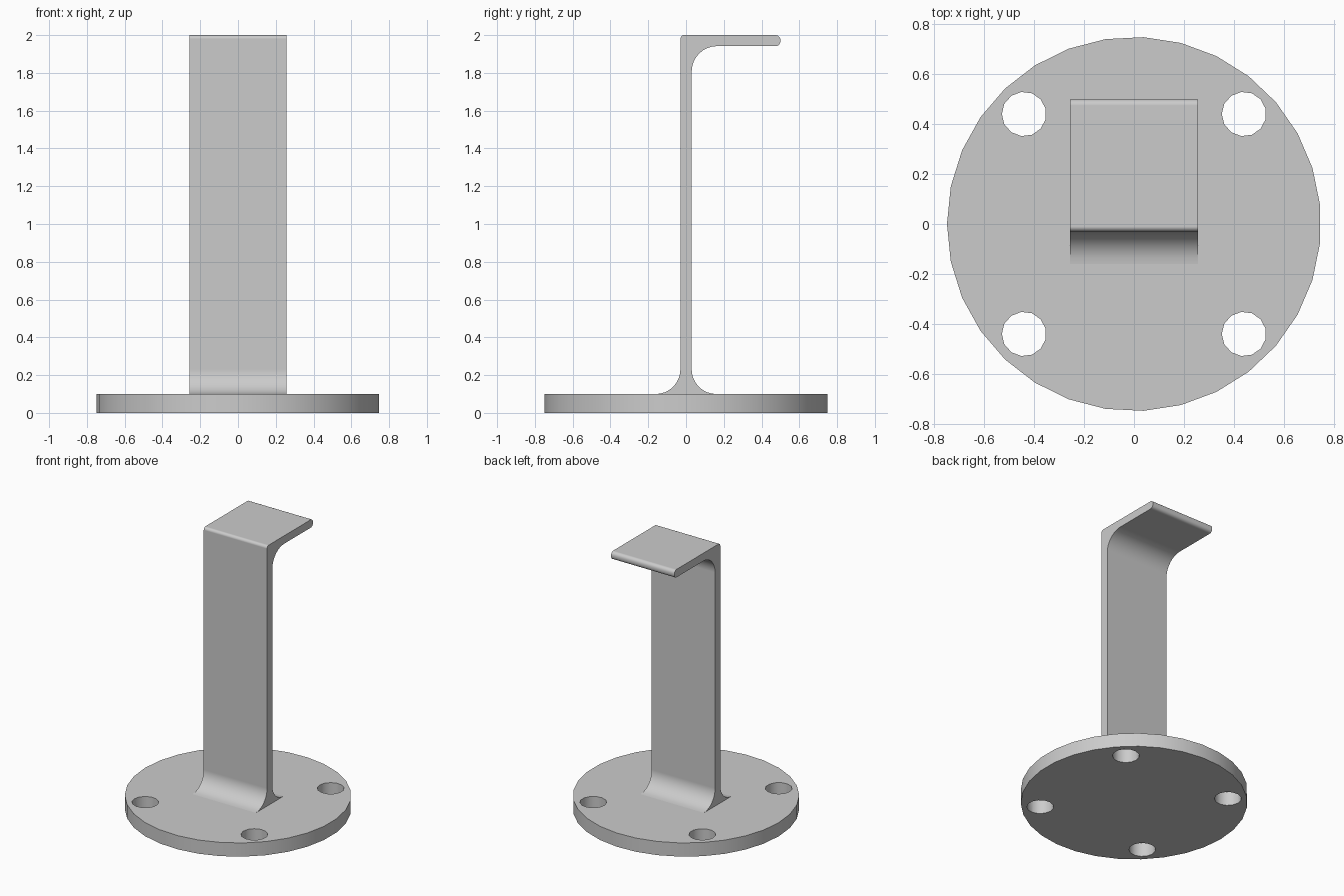
import bpy, bmesh
from math import cos, sin, radians, pi

cube = bpy.data.objects.get("Cube")
if cube:
    bpy.data.objects.remove(cube, do_unlink=True)

steel = bpy.data.materials.new("grey steel")
steel.use_nodes = True
steel.diffuse_color = (0.6, 0.6, 0.6, 1)
steel.node_tree.nodes["Principled BSDF"].inputs["Base Color"].default_value = (0.6, 0.6, 0.6, 1)


def cylinder(name, sides, radius, depth, location):
    bpy.ops.mesh.primitive_cylinder_add(vertices=sides, radius=radius, depth=depth,
                                        location=location, rotation=(0, 0, pi / 2))
    obj = bpy.context.object
    obj.name = name
    return obj


def finish(obj):
    """Material, smooth shading with sharp edges, flat large faces."""
    obj.data.materials.clear()
    obj.data.materials.append(steel)
    bpy.ops.object.select_all(action="DESELECT")
    obj.select_set(True)
    bpy.context.view_layer.objects.active = obj
    bpy.ops.object.shade_smooth_by_angle(angle=radians(30))
    obj.modifiers.new("even shading", "WEIGHTED_NORMAL").keep_sharp = True


def arc(y, z, radius, start, end, steps=8):
    angles = [radians(start + (end - start) * i / steps) for i in range(steps + 1)]
    return [(y + radius * cos(a), z + radius * sin(a)) for a in angles]


# Round base plate with four bolt holes
plate = cylinder("base_plate", 31, 0.75, 0.1, (0, 0, 0.05))
for sx in (-1, 1):
    for sy in (-1, 1):
        cutter = cylinder("hole_cutter", 13, 0.089, 0.3, (sx * 0.441, sy * 0.441, 0.05))
        cutter.hide_render = True
        cut = plate.modifiers.new("bolt hole", "BOOLEAN")
        cut.operation, cut.solver, cut.object = "DIFFERENCE", "EXACT", cutter
        bpy.context.view_layer.objects.active = plate
        bpy.ops.object.modifier_apply(modifier=cut.name)
        bpy.data.objects.remove(cutter, do_unlink=True)
finish(plate)

# Bracket side profile: flared foot, upright, bent top shelf
profile = [(-0.16, 0.09), (0.16, 0.09)]
profile += arc(0.16, 0.23, 0.13, 270, 180)        # rear foot fillet
profile += arc(0.165, 1.807, 0.135, 180, 90)      # inner bend
profile += arc(0.475, 1.967, 0.025, -90, 0, 5)    # shelf lip, lower
profile += arc(0.475, 1.975, 0.025, 0, 90, 5)     # shelf lip, upper
profile += arc(-0.01, 1.98, 0.02, 90, 180, 5)     # outer bend
profile += arc(-0.16, 0.23, 0.13, 0, -90)         # front foot fillet

# Extrude the profile across the bracket width
half_width = 0.256
bm = bmesh.new()
side = bm.faces.new([bm.verts.new((-half_width, y, z)) for y, z in profile])
extruded = bmesh.ops.extrude_face_region(bm, geom=[side], use_keep_orig=True)["geom"]
bmesh.ops.translate(bm, vec=(2 * half_width, 0, 0),
                    verts=[v for v in extruded if isinstance(v, bmesh.types.BMVert)])
bmesh.ops.recalc_face_normals(bm, faces=bm.faces)
mesh = bpy.data.meshes.new("bracket")
bm.to_mesh(mesh)
bm.free()
bracket = bpy.data.objects.new("bracket", mesh)
bpy.context.collection.objects.link(bracket)
finish(bracket)
